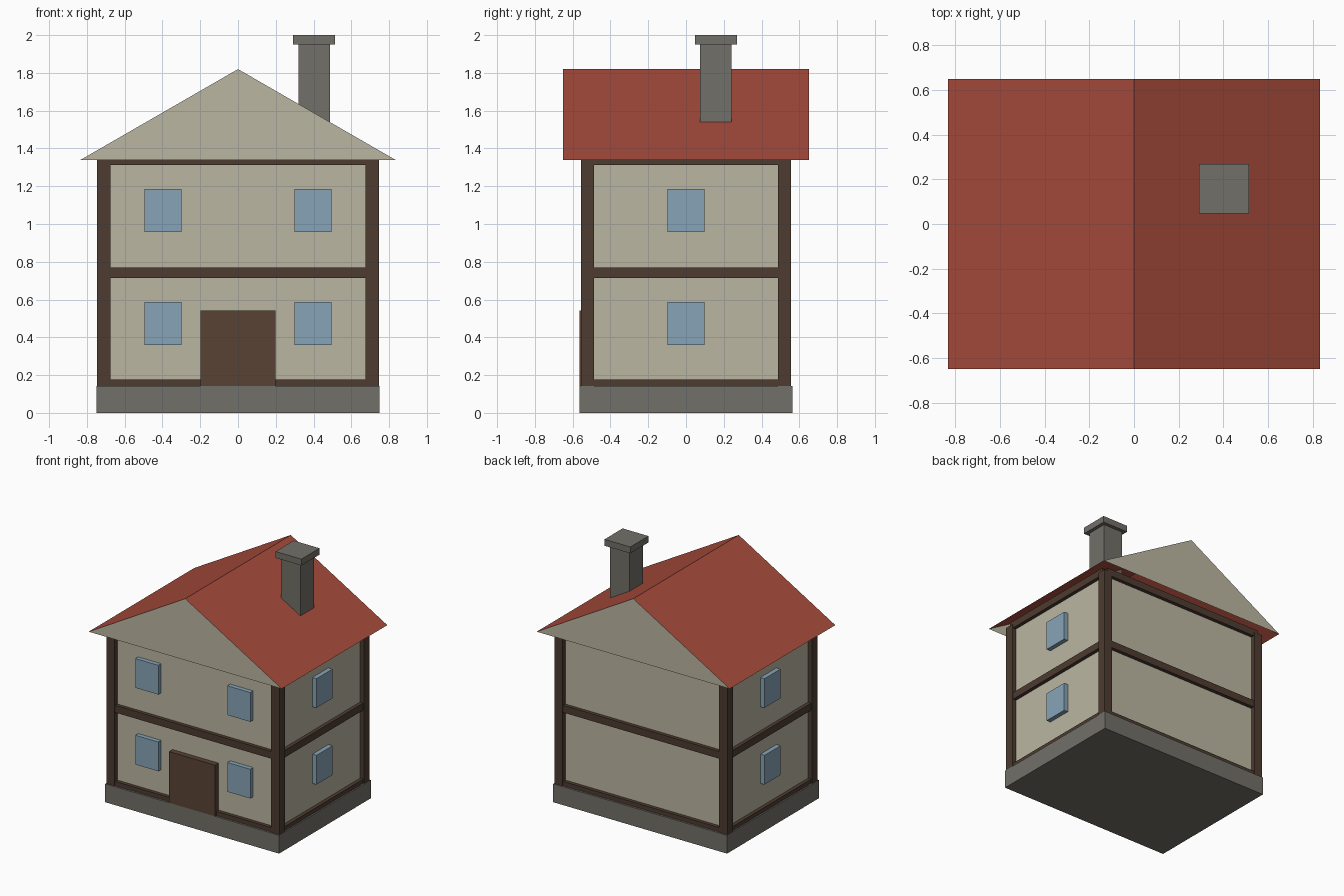
import bpy

if "Cube" in bpy.data.objects:
    bpy.data.objects.remove(bpy.data.objects["Cube"])


def material(name, rgb):
    m = bpy.data.materials.new(name)
    m.diffuse_color = (*rgb, 1)
    m.use_nodes = True
    m.node_tree.nodes["Principled BSDF"].inputs["Base Color"].default_value = m.diffuse_color
    return m


PLASTER = material("plaster", (0.50, 0.47, 0.36))
TIMBER = material("timber", (0.075, 0.045, 0.03))
DOOR = material("door_wood", (0.10, 0.055, 0.035))
TILE = material("roof_tile", (0.38, 0.07, 0.045))
GLASS = material("glass", (0.24, 0.37, 0.47))
STONE = material("stone", (0.17, 0.16, 0.14))


def mesh(name, verts, faces, mats):
    me = bpy.data.meshes.new(name)
    me.from_pydata(verts, [], faces)
    for m in mats:
        me.materials.append(m)
    ob = bpy.data.objects.new(name, me)
    bpy.context.collection.objects.link(ob)
    return ob


def box(name, center, size, mat):
    verts = [tuple(c + s * d / 2 for c, s, d in zip(center, size, (i, j, k)))
             for i in (-1, 1) for j in (-1, 1) for k in (-1, 1)]
    faces = [(0, 1, 3, 2), (4, 6, 7, 5), (0, 4, 5, 1),
             (2, 3, 7, 6), (0, 2, 6, 4), (1, 5, 7, 3)]
    return mesh(name, verts, faces, [mat])


WX, WY = 0.711, 0.522      # wall half sizes
Z0, Z1 = 0.143, 1.34       # wall bottom and top
ZM = (Z0 + Z1) / 2

# Foundation and walls
box("foundation", (0, 0, Z0 / 2), (1.5, 1.13, Z0), STONE)
box("walls", (0, 0, ZM), (2 * WX, 2 * WY, Z1 - Z0), PLASTER)

# Corner posts
for x in (-1, 1):
    for y in (-1, 1):
        box("corner_post", (x * WX, y * WY, ZM), (0.07, 0.07, Z1 - Z0), TIMBER)

# Horizontal beams at the floor, middle and eaves
for z in (Z0 + 0.005, ZM, Z1):
    for s in (-1, 1):
        box("long_beam", (0, s * WY, z), (2 * WX, 0.056, 0.056), TIMBER)
        box("side_beam", (s * WX, 0, z), (0.056, 2 * WY, 0.056), TIMBER)

# Windows on the front and both sides, and the door
for z in (0.473, 1.071):
    for s in (-1, 1):
        box("front_window", (s * 0.397, -WY, z), (0.198, 0.07, 0.228), GLASS)
        box("side_window", (s * WX, 0, z), (0.07, 0.198, 0.228), GLASS)
box("door", (0, -WY, (Z0 + 0.542) / 2), (0.397, 0.086, 0.542 - Z0), DOOR)

# Roof: two slopes and two gables, open underneath
RX, RY, RZ = 0.833, 0.65, 1.82
roof = mesh("roof",
            [(x, y, z) for y in (-RY, RY)
             for x, z in ((-RX, Z1), (RX, Z1), (0, RZ))],
            [(1, 4, 5, 2), (0, 2, 5, 3), (0, 1, 2), (4, 3, 5)],
            [TILE, PLASTER])
for i in (2, 3):
    roof.data.polygons[i].material_index = 1

# Chimney on the right slope
box("chimney", (0.403, 0.158, 1.70), (0.168, 0.168, 0.52), STONE)
box("chimney_cap", (0.403, 0.158, 1.975), (0.223, 0.223, 0.05), STONE)
